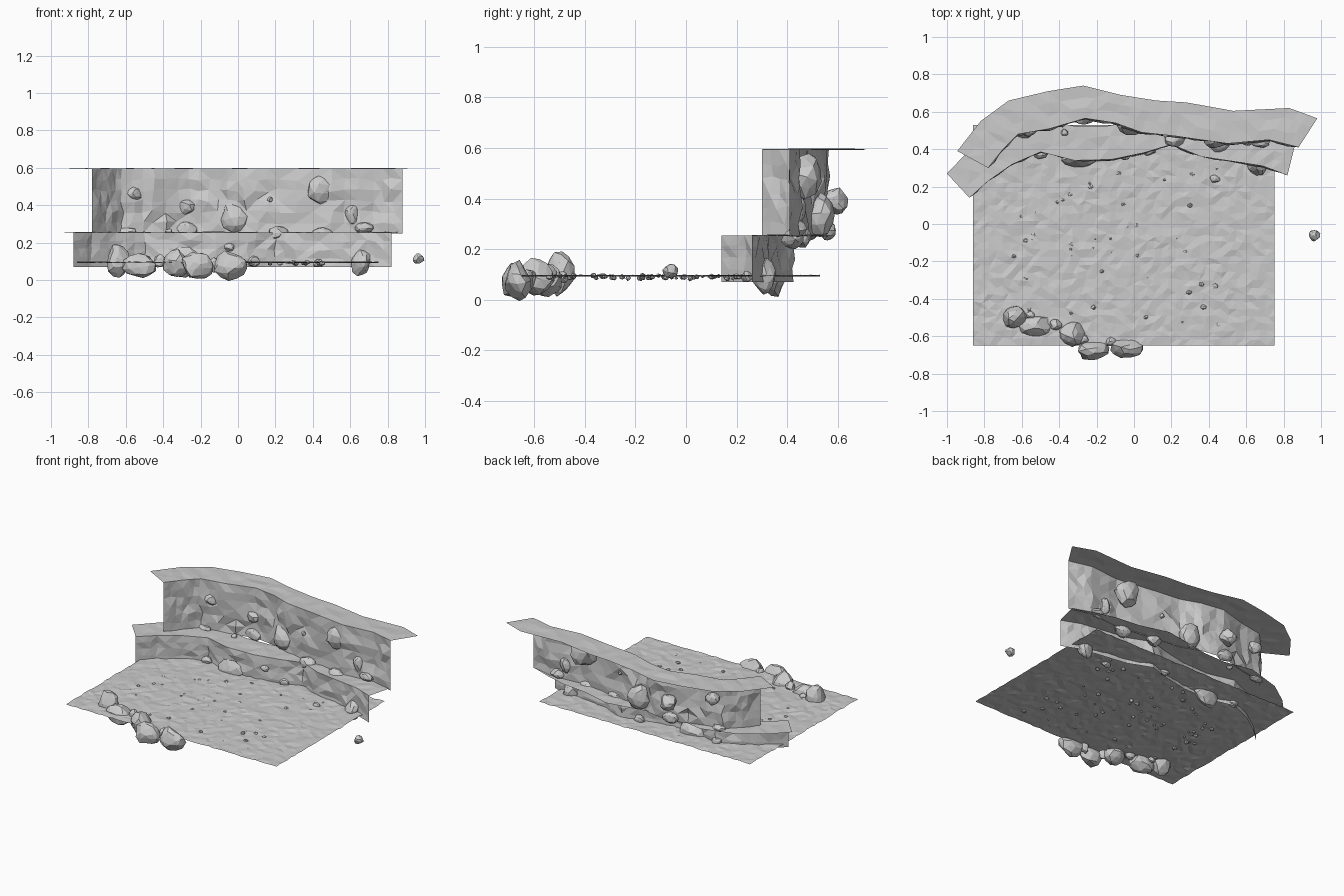
import bpy, bmesh, random
from mathutils import Vector, Euler, noise

if "Cube" in bpy.data.objects:
    bpy.data.objects.remove(bpy.data.objects["Cube"])

random.seed(7)


def finish(name, bm):
    mesh = bpy.data.meshes.new(name)
    bmesh.ops.triangulate(bm, faces=bm.faces[:])
    bm.to_mesh(mesh)
    bm.free()
    obj = bpy.data.objects.new(name, mesh)
    bpy.context.collection.objects.link(obj)
    return obj


def resample(points, step):
    out = []
    for a, b in zip(points, points[1:]):
        a, b = Vector(a), Vector(b)
        out += [a.lerp(b, i / step) for i in range(step)]
    return out + [Vector(points[-1])]


def loft(name, line_a, line_b, rows, jitter):
    """Faceted sheet between two 3D polylines, interior points jittered."""
    bm = bmesh.new()
    a_pts, b_pts = resample(line_a, 3), resample(line_b, 3)
    grid = []
    for r in range(rows + 1):
        row = []
        for i, (a, b) in enumerate(zip(a_pts, b_pts)):
            p = a.lerp(b, r / rows)
            if 0 < r < rows and 0 < i < len(a_pts) - 1:
                p += Vector([random.uniform(-j, j) for j in jitter])
            row.append(bm.verts.new(p))
        grid.append(row)
    for r in range(rows):
        for i in range(len(a_pts) - 1):
            bm.faces.new((grid[r][i], grid[r][i + 1], grid[r + 1][i + 1], grid[r + 1][i]))
    return finish(name, bm)


def at_z(points, z):
    return [(x, y, z) for x, y in points]


def add_rock(bm, loc, size, sub=2):
    """Angular boulder: noisy icosphere cut by random planes."""
    rot = Euler([random.uniform(-.3, .3) for _ in range(3)]).to_matrix()
    cuts = [(Vector([random.gauss(0, 1) for _ in range(3)]).normalized(),
             random.uniform(.72, .92)) for _ in range(9)]
    seed = Vector([random.uniform(0, 50) for _ in range(3)])
    for v in bmesh.ops.create_icosphere(bm, subdivisions=sub, radius=1)['verts']:
        p = v.co * (1.03 + .22 * noise.noise(v.co * 1.3 + seed))
        for n, d in cuts:
            p -= n * max(0, p.dot(n) - d)
        p = rot @ p
        v.co = Vector(loc) + Vector([p[k] * size[k] for k in range(3)])


def rocks(name, table):
    bm = bmesh.new()
    for x, y, z, sx, sy, sz in table:
        add_rock(bm, (x, y, z), (sx, sy, sz))
    finish(name, bm)


# Rough ground sheet
bm = bmesh.new()
bmesh.ops.create_grid(bm, x_segments=40, y_segments=30, size=1)
for v in bm.verts:
    edge = v.is_boundary
    v.co = Vector((-.055 + v.co.x * .805, -.06 + v.co.y * .59, .095))
    v.co.z += random.uniform(-.004, .004)
    if not edge:
        v.co.x += random.uniform(-.01, .01)
        v.co.y += random.uniform(-.01, .01)
finish("ground", bm)

# Two stepped cliff bands, each a wall with a ledge on top
low_front = [(-.88, .14), (-.78, .23), (-.65, .32), (-.5, .385), (-.32, .34), (-.12, .345),
             (.05, .38), (.2, .425), (.36, .36), (.56, .33), (.69, .31), (.82, .26)]
low_back = [(-1, .27), (-.89, .385), (-.74, .49), (-.5, .56), (-.3, .52), (-.14, .525),
            (0, .55), (.2, .585), (.4, .53), (.58, .51), (.72, .47), (.86, .42)]
top_front = [(-.78, .3), (-.7, .4), (-.62, .48), (-.45, .51), (-.26, .565), (-.1, .54),
             (.04, .49), (.22, .47), (.5, .43), (.72, .45), (.88, .41)]
top_back = [(-.945, .39), (-.82, .55), (-.67, .66), (-.46, .71), (-.27, .74), (-.07, .69),
            (.12, .66), (.28, .65), (.53, .605), (.83, .62), (.98, .565)]
loft("lower_wall", at_z(low_front, .07), at_z(low_front, .255), 4, (.008, .009, .008))
loft("lower_ledge", at_z(low_front, .255), at_z(low_back, .255), 3, (.01, .01, .004))
loft("upper_wall", at_z(top_front, .25), at_z(top_front, .595), 6, (.01, .012, .01))
loft("upper_ledge", at_z(top_front, .595), at_z(top_back, .595), 3, (.01, .01, .004))

# Row of boulders along the front edge
rocks("front_boulders", [
    (-.64, -.50, .10, .065, .06, .095), (-.52, -.55, .075, .09, .06, .075),
    (-.33, -.59, .09, .075, .07, .08), (-.215, -.675, .073, .09, .06, .075),
    (-.035, -.665, .075, .09, .058, .076), (-.555, -.49, .09, .025, .025, .025),
    (-.42, -.54, .1, .035, .03, .04), (-.27, -.62, .08, .03, .03, .04),
    (-.125, -.63, .08, .03, .03, .04)])

# Boulders embedded in the walls and at their feet
rocks("lower_wall_rocks", [
    (-.30, .35, .095, .095, .05, .08), (-.50, .375, .1, .035, .03, .035),
    (.08, .395, .1, .04, .03, .03), (.66, .31, .09, .055, .05, .07),
    (.43, .24, .09, .03, .025, .022), (-.05, .365, .175, .03, .025, .025)])
rocks("upper_wall_rocks", [
    (-.56, .505, .46, .045, .04, .045), (-.28, .59, .39, .06, .055, .055),
    (-.02, .53, .335, .08, .06, .085), (.45, .47, .49, .09, .065, .095),
    (.61, .445, .35, .035, .03, .055), (.22, .455, .25, .055, .045, .045),
    (.45, .425, .24, .065, .045, .04), (.67, .44, .28, .05, .035, .035),
    (-.27, .56, .275, .06, .035, .04), (-.59, .49, .26, .05, .03, .025),
    (.17, .475, .43, .015, .015, .015), (-.37, .49, .26, .02, .02, .018)])

# Lone stone on the right
rocks("lone_stone", [(.965, -.06, .112, .031, .031, .029)])

# Pebbles scattered over the ground
bm = bmesh.new()
for _ in range(60):
    r = random.uniform(.006, .015)
    loc = (random.uniform(-.65, .5), random.uniform(-.55, .3), random.uniform(.084, .096))
    add_rock(bm, loc, (r * 1.2, r, r * .9), 1)
finish("pebbles", bm)
